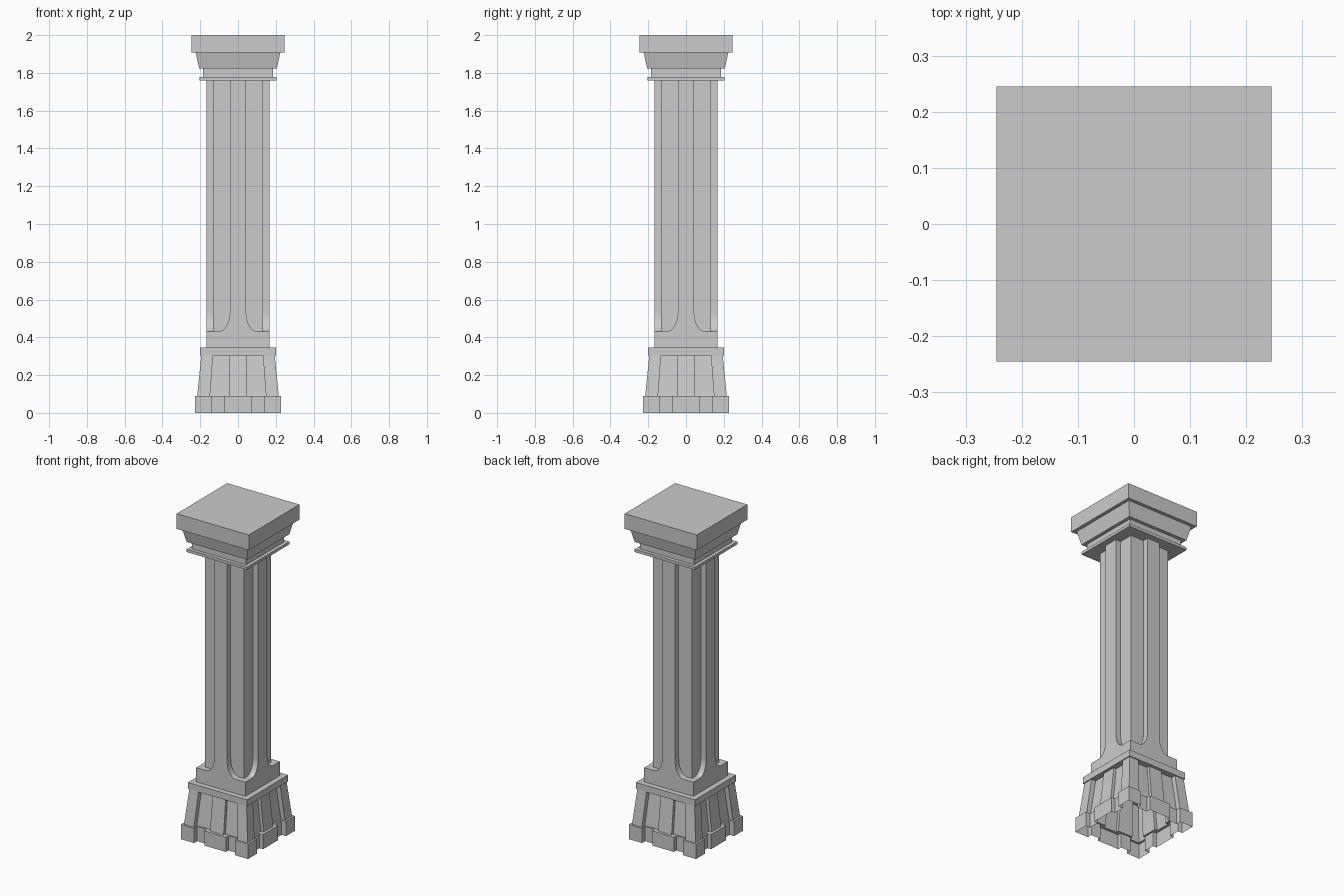
import bpy, bmesh, math

if "Cube" in bpy.data.objects:
    bpy.data.objects.remove(bpy.data.objects["Cube"])


def make_object(name, bm):
    bmesh.ops.recalc_face_normals(bm, faces=bm.faces)
    mesh = bpy.data.meshes.new(name)
    bm.to_mesh(mesh)
    bm.free()
    ob = bpy.data.objects.new(name, mesh)
    bpy.context.collection.objects.link(ob)
    return ob


def loft(name, rings, cap_bottom=True, cap_top=True):
    """Join a stack of (outline, z) rings into one skin."""
    bm = bmesh.new()
    loops = [[bm.verts.new((x, y, z)) for x, y in pts] for pts, z in rings]
    n = len(loops[0])
    for a, b in zip(loops, loops[1:]):
        for i in range(n):
            j = (i + 1) % n
            bm.faces.new((a[i], a[j], b[j], b[i]))
    if cap_bottom:
        bm.faces.new(loops[0][::-1])
    if cap_top:
        bm.faces.new(loops[-1])
    return make_object(name, bm)


def four_sides(side):
    """Repeat one side's outline (facing -y) around the four sides."""
    pts = []
    for k in range(4):
        c, s = round(math.cos(k * math.pi / 2)), round(math.sin(k * math.pi / 2))
        pts += [(x * c - y * s, x * s + y * c) for x, y in side]
    return pts


def square(h):
    return four_sides([(-h, -h)])


def square_stack(name, profile):
    return loft(name, [(square(h), z) for h, z in profile])


def buttress_plan(corner, inner, recess, mid_half, mid):
    """Square with projecting corners and a projecting middle pier."""
    half = [(-inner, -corner), (-inner, -recess), (-mid_half, -recess), (-mid_half, -mid)]
    return four_sides([(-corner, -corner)] + half + [(-x, y) for x, y in reversed(half)])


# Hollow buttressed base, open underneath
plinth = buttress_plan(0.228, 0.14, 0.198, 0.073, 0.222)
foot = buttress_plan(0.216, 0.148, 0.188, 0.046, 0.206)
head = buttress_plan(0.194, 0.132, 0.164, 0.044, 0.182)
loft("buttressed_base", [(plinth, 0), (plinth, 0.09), (foot, 0.0905), (head, 0.306)],
     cap_bottom=False, cap_top=False)

# Slab over the base and the block under the shaft
square_stack("base_slab_and_block", [(0.2, 0.305), (0.2, 0.345), (0.167, 0.345), (0.167, 0.432)])

# Square shaft core
square_stack("shaft_core", [(0.132, 0.43), (0.132, 1.765)])

# Four raised ribs, flaring out at the foot
curve = [(0.1 - 0.057 * math.sin(t), 0.532 - 0.1 * math.cos(t))
         for t in (i * math.pi / 16 for i in range(9))]
right = curve + [(0.043, 1.765)]
outline = right + [(-x, z) for x, z in reversed(right)]
for k, label in enumerate(("front", "right", "back", "left")):
    bm = bmesh.new()
    face = bm.faces.new([bm.verts.new((x, -0.167, z)) for x, z in outline])
    ext = bmesh.ops.extrude_face_region(bm, geom=[face])
    for v in ext["geom"]:
        if isinstance(v, bmesh.types.BMVert):
            v.co.y = -0.13
    rib = make_object("shaft_rib_" + label, bm)
    rib.rotation_euler.z = k * math.pi / 2

# Stepped capital
square_stack("capital", [(0.205, 1.76), (0.205, 1.777), (0.184, 1.777), (0.184, 1.822),
                         (0.205, 1.822), (0.224, 1.907), (0.245, 1.907), (0.245, 2.0)])
